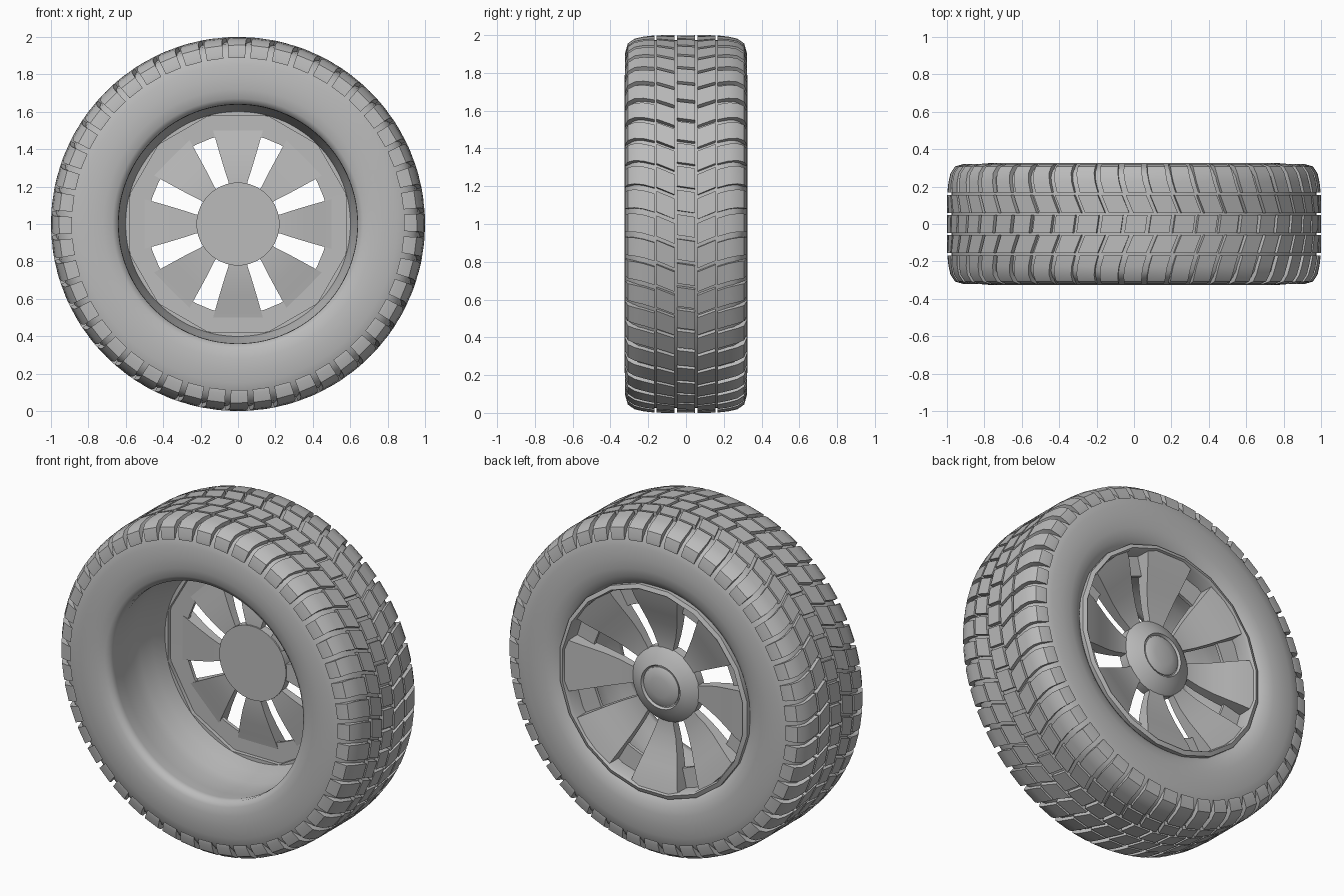
import bpy, bmesh
from math import pi, sin, cos, radians

if "Cube" in bpy.data.objects:
    bpy.data.objects.remove(bpy.data.objects["Cube"])

grey = bpy.data.materials.new("plain grey")
grey.use_nodes = True
colour = (0.5, 0.5, 0.5, 1)
grey.diffuse_color = colour
grey.node_tree.nodes["Principled BSDF"].inputs["Base Color"].default_value = colour


def polar(r, angle, y):
    """Point at a radius and angle about the wheel axle."""
    return (r * cos(angle), y, 1 + r * sin(angle))


def finish(name, bm, limit=35):
    bmesh.ops.recalc_face_normals(bm, faces=bm.faces)
    mesh = bpy.data.meshes.new(name)
    bm.to_mesh(mesh)
    bm.free()
    mesh.materials.append(grey)
    obj = bpy.data.objects.new(name, mesh)
    bpy.context.collection.objects.link(obj)
    bpy.ops.object.select_all(action="DESELECT")
    obj.select_set(True)
    bpy.context.view_layer.objects.active = obj
    bpy.ops.object.shade_smooth_by_angle(angle=radians(limit))


def lathe(name, profile, sides, closed=True, limit=35):
    """Spin (radius, y) points about the axle; radius 0 makes a pole."""
    bm = bmesh.new()
    rings = []
    for r, y in profile:
        if r == 0:
            rings.append([bm.verts.new(polar(0, 0, y))] * sides)
        else:
            rings.append([bm.verts.new(polar(r, 2 * pi * (i + 0.5) / sides, y))
                          for i in range(sides)])
    pairs = list(zip(rings, rings[1:]))
    if closed:
        pairs.append((rings[-1], rings[0]))
    for a, b in pairs:
        for i in range(sides):
            j = (i + 1) % sides
            corners = list(dict.fromkeys((a[i], a[j], b[j], b[i])))
            if len(corners) > 2:
                bm.faces.new(corners)
    finish(name, bm, limit)


def loft(bm, sections):
    """Skin a row of four-cornered sections and cap both ends."""
    loops = [[bm.verts.new(p) for p in s] for s in sections]
    for a, b in zip(loops, loops[1:]):
        for i in range(4):
            j = (i + 1) % 4
            bm.faces.new((a[i], a[j], b[j], b[i]))
    bm.faces.new(loops[0])
    bm.faces.new(loops[-1])


# Tyre carcass: half section mirrored, then the open liner at the front
# and the bead at the back
half = [(0.975, 0.0), (0.975, 0.18), (0.965, 0.25), (0.94, 0.285), (0.905, 0.306),
        (0.85, 0.319), (0.78, 0.325), (0.72, 0.323), (0.67, 0.313), (0.64, 0.295)]
liner = [(0.595, 0.21), (0.6, 0.17), (0.622, 0.08), (0.645, -0.01), (0.652, -0.07),
         (0.648, -0.18), (0.638, -0.26)]
bead = [(0.62, 0.28), (0.615, 0.2)]
lathe("tyre", liner + [(r, -y) for r, y in reversed(half[1:])] + half + bead, 96,
      closed=False, limit=60)

# Tread blocks
COUNT = 48
PITCH = 2 * pi / COUNT


def tread_row(name, section, side, skew, phase, fill):
    bm = bmesh.new()
    for k in range(COUNT):
        sections = []
        for r, y, depth in section:
            start = PITCH * (k + phase) + skew * min(y, 0.25)
            end = start + PITCH * fill
            inner = r - depth
            sections.append([polar(r, start, side * y), polar(r, end, side * y),
                             polar(inner, end, side * y), polar(inner, start, side * y)])
        loft(bm, sections)
    finish(name, bm, 30)


shoulder = [(0.999, 0.168, 0.03), (0.993, 0.225, 0.03), (0.982, 0.272, 0.035),
            (0.957, 0.308, 0.045), (0.908, 0.322, 0.02)]
tread_row("centre_tread", [(1, -0.047, 0.03), (1, 0.047, 0.03)], 1, -0.15, 0.5, 0.84)
for side, label in ((1, "back"), (-1, "front")):
    tread_row(label + "_middle_tread", [(1, 0.06, 0.03), (1, 0.155, 0.03)], side, 0.42, 0, 0.84)
    tread_row(label + "_shoulder_tread", shoulder, side, 0.3, 0.1, 0.76)

# Rim: back lip, inner flange and faceted step
lathe("rim_lip", [(0.6, 0.19), (0.597, 0.3), (0.606, 0.318), (0.63, 0.308),
                  (0.625, 0.19)], 20)
lathe("rim_flange", [(0.61, 0.188), (0.48, 0.19), (0.48, 0.21), (0.61, 0.215)], 32)
lathe("rim_step", [(0.622, 0.165), (0.6, 0.165), (0.6, 0.2), (0.622, 0.2)], 12)

# Spokes: eight flared blades, dished towards the hub
# columns: radius, half width, back y, front y
blade = [(0.17, 0.04, 0.19, 0.145), (0.23, 0.052, 0.193, 0.147), (0.3, 0.075, 0.204, 0.152),
         (0.38, 0.099, 0.228, 0.165), (0.46, 0.122, 0.26, 0.182),
         (0.53, 0.142, 0.288, 0.195), (0.592, 0.158, 0.306, 0.205)]
bm = bmesh.new()
for k in range(8):
    a = k * pi / 4

    def place(r, w, y):
        return (r * cos(a) - w * sin(a), y, 1 + r * sin(a) + w * cos(a))

    loft(bm, [[place(r, -w, back), place(r, w, back), place(r, w, front), place(r, -w, front)]
              for r, w, back, front in blade])
finish("spokes", bm, 40)

# Hub cone and domed cap
lathe("hub", [(0, 0.138), (0.222, 0.138), (0.222, 0.19), (0.205, 0.203), (0.165, 0.226),
              (0.13, 0.242), (0.122, 0.228), (0, 0.228)], 32, closed=False)
lathe("hub_cap", [(0, 0.254), (0.06, 0.251), (0.1, 0.243), (0.116, 0.234), (0.116, 0.225)],
      32, closed=False)
